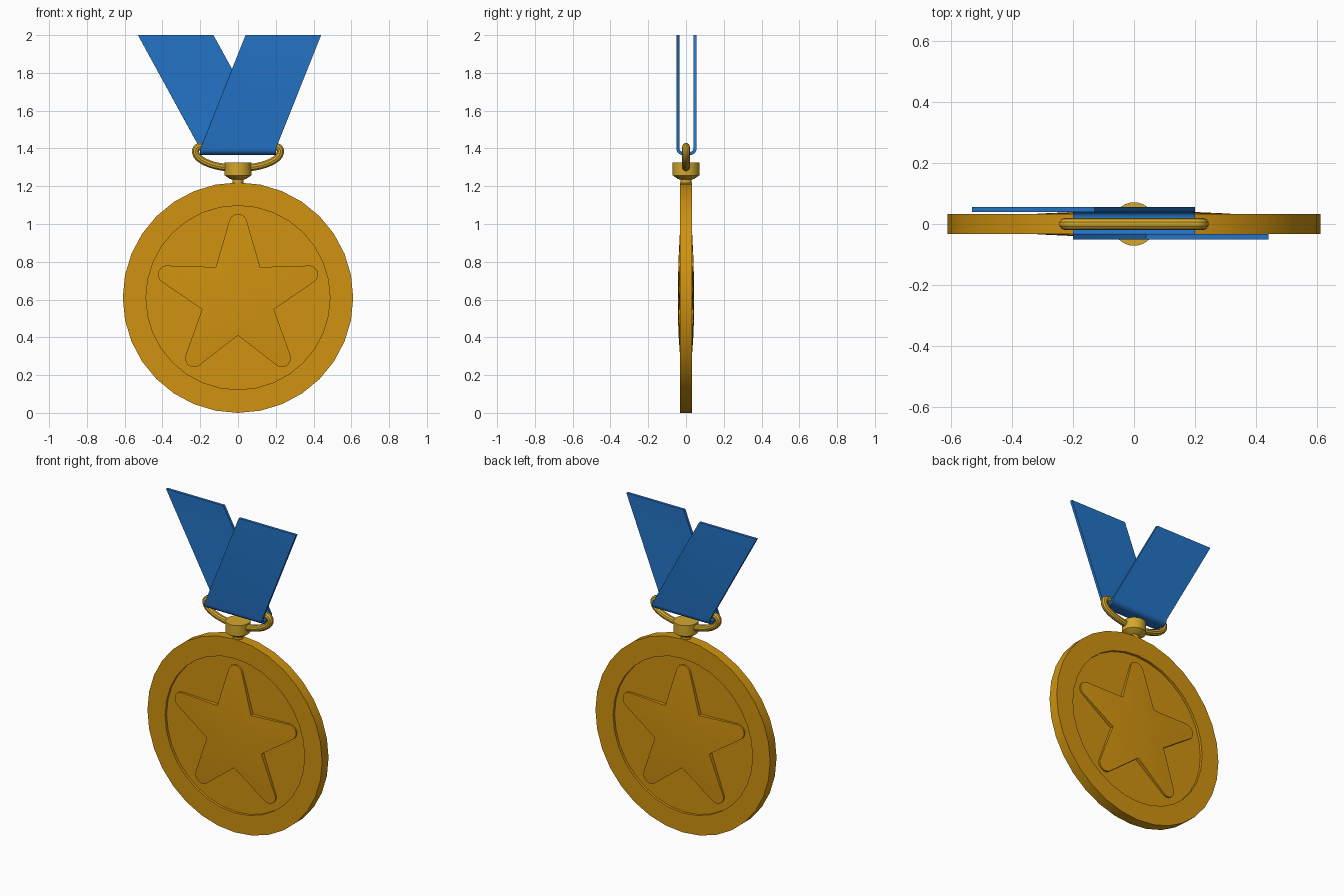
import bpy, bmesh
from math import sin, cos, pi, radians
from mathutils import Vector, Matrix

cube = bpy.data.objects.get("Cube")
if cube:
    bpy.data.objects.remove(cube, do_unlink=True)


def material(name, rgb):
    m = bpy.data.materials.new(name)
    m.use_nodes = True
    m.diffuse_color = (*rgb, 1)
    m.node_tree.nodes["Principled BSDF"].inputs["Base Color"].default_value = (*rgb, 1)
    return m


deep_gold = material("deep gold", (0.63, 0.287, 0.005))
light_gold = material("light gold", (0.66, 0.39, 0.026))
blue = material("ribbon blue", (0.017, 0.171, 0.56))


def activate(ob):
    bpy.ops.object.select_all(action="DESELECT")
    ob.select_set(True)
    bpy.context.view_layer.objects.active = ob


def smooth(ob):
    activate(ob)
    bpy.ops.object.shade_smooth_by_angle(angle=radians(35))


def finish(bm, name, mat):
    bmesh.ops.remove_doubles(bm, verts=bm.verts, dist=1e-5)
    bmesh.ops.recalc_face_normals(bm, faces=bm.faces)
    me = bpy.data.meshes.new(name)
    bm.to_mesh(me)
    bm.free()
    me.materials.append(mat)
    ob = bpy.data.objects.new(name, me)
    bpy.context.collection.objects.link(ob)
    return ob


def lathe(name, points, centre, axis, steps, mat):
    bm = bmesh.new()
    verts = [bm.verts.new(p) for p in points]
    edges = [bm.edges.new(pair) for pair in zip(verts, verts[1:])]
    bmesh.ops.spin(bm, geom=verts + edges, cent=centre, axis=axis,
                   angle=2 * pi, steps=steps)
    ob = finish(bm, name, mat)
    smooth(ob)
    return ob


# Disc with a raised rim and a recessed field on both faces
MID, R, FIELD = 0.61, 0.61, 0.487
RIM_Y, FLOOR_Y = 0.032, 0.016
half = [(0, FLOOR_Y), (FIELD, FLOOR_Y), (FIELD, RIM_Y), (R, RIM_Y)]
profile = half + [(r, -y) for r, y in reversed(half)]
lathe("medal_disc", [(0, y, MID - r) for r, y in profile],
      (0, 0, MID), (0, 1, 0), 32, deep_gold)


# Domed star with rounded tips, one on each face
def star_outline():
    pts = []
    for k in range(5):
        turn = Matrix.Rotation(2 * pi * k / 5, 2)
        for i in range(9):
            a = radians(8 + 164 * i / 8)
            pts.append(turn @ Vector((0.048 * cos(a), 0.395 + 0.048 * sin(a))))
        pts.append(turn @ Vector((-0.2 * sin(pi / 5), 0.2 * cos(pi / 5))))
    return pts


def star(name, side):
    bm = bmesh.new()
    outline = star_outline()

    def dome(p):
        return side * (0.043 - 0.09 * p.length_squared)

    rings = [[bm.verts.new((p.x, side * 0.01, MID + p.y)) for p in outline]]
    for s in (1, 0.75, 0.5, 0.25):
        rings.append([bm.verts.new((p.x * s, dome(p * s), MID + p.y * s))
                      for p in outline])
    apex = bm.verts.new((0, side * 0.043, MID))
    n = len(outline)
    for i in range(n):
        j = (i + 1) % n
        for a, b in zip(rings, rings[1:]):
            bm.faces.new((a[i], a[j], b[j], b[i]))
        bm.faces.new((rings[-1][i], rings[-1][j], apex))
    bm.faces.new(rings[0])
    smooth(finish(bm, name, deep_gold))


star("front_star", -1)
star("back_star", 1)

# Swivel: neck, taper and collar
swivel = [(0, 1.2), (0.03, 1.2), (0.03, 1.235), (0.045, 1.24),
          (0.071, 1.258), (0.071, 1.325), (0, 1.325)]
lathe("swivel", [(r, 0, z) for r, z in swivel], (0, 0, 0), (0, 0, 1), 32, light_gold)

# Hanger ring: straight bar on top, shallow bow below
right = [(0.2 + 0.025 * sin(a), 1.385 + 0.025 * cos(a))
         for a in (i * pi / 12 for i in range(6))]
bow = [(0.225 * cos(a), 1.385 - 0.09 * sin(a)) for a in (i * pi / 28 for i in range(29))]
left = [(-x, z) for x, z in reversed(right)]
path = right + bow + left
curve = bpy.data.curves.new("hanger_ring", "CURVE")
curve.dimensions = "3D"
curve.bevel_depth = 0.02
curve.bevel_resolution = 3
spline = curve.splines.new("POLY")
spline.points.add(len(path) - 1)
for pt, (x, z) in zip(spline.points, path):
    pt.co = (x, 0, z, 1)
spline.use_cyclic_u = True
curve.materials.append(light_gold)
ring = bpy.data.objects.new("hanger_ring", curve)
bpy.context.collection.objects.link(ring)
activate(ring)
bpy.ops.object.convert(target="MESH")
smooth(bpy.context.object)

# Ribbon: one band folded under the bar, its two ends leaning apart
FRONT_Y, BACK_Y, FOLD_Z, BEND = -0.042, 0.047, 1.374, 0.024
corner = [i * pi / 12 for i in range(7)]
section = [(FRONT_Y, 2.0, 0.24)]
section += [(FRONT_Y + BEND * (1 - cos(a)), FOLD_Z + BEND * (1 - sin(a)), 0) for a in corner]
section += [(BACK_Y - BEND * (1 - cos(a)), FOLD_Z + BEND * (1 - sin(a)), 0)
            for a in reversed(corner)]
section += [(BACK_Y, 2.0, -0.33)]
bm = bmesh.new()
rows = [[bm.verts.new((x + lean, y, z)) for x in (-0.2, 0.2)] for y, z, lean in section]
for a, b in zip(rows, rows[1:]):
    bm.faces.new((a[0], a[1], b[1], b[0]))
ribbon = finish(bm, "ribbon", blue)
solid = ribbon.modifiers.new("thickness", "SOLIDIFY")
solid.thickness = 0.017
solid.offset = 0
activate(ribbon)
bpy.ops.object.modifier_apply(modifier=solid.name)
smooth(ribbon)
